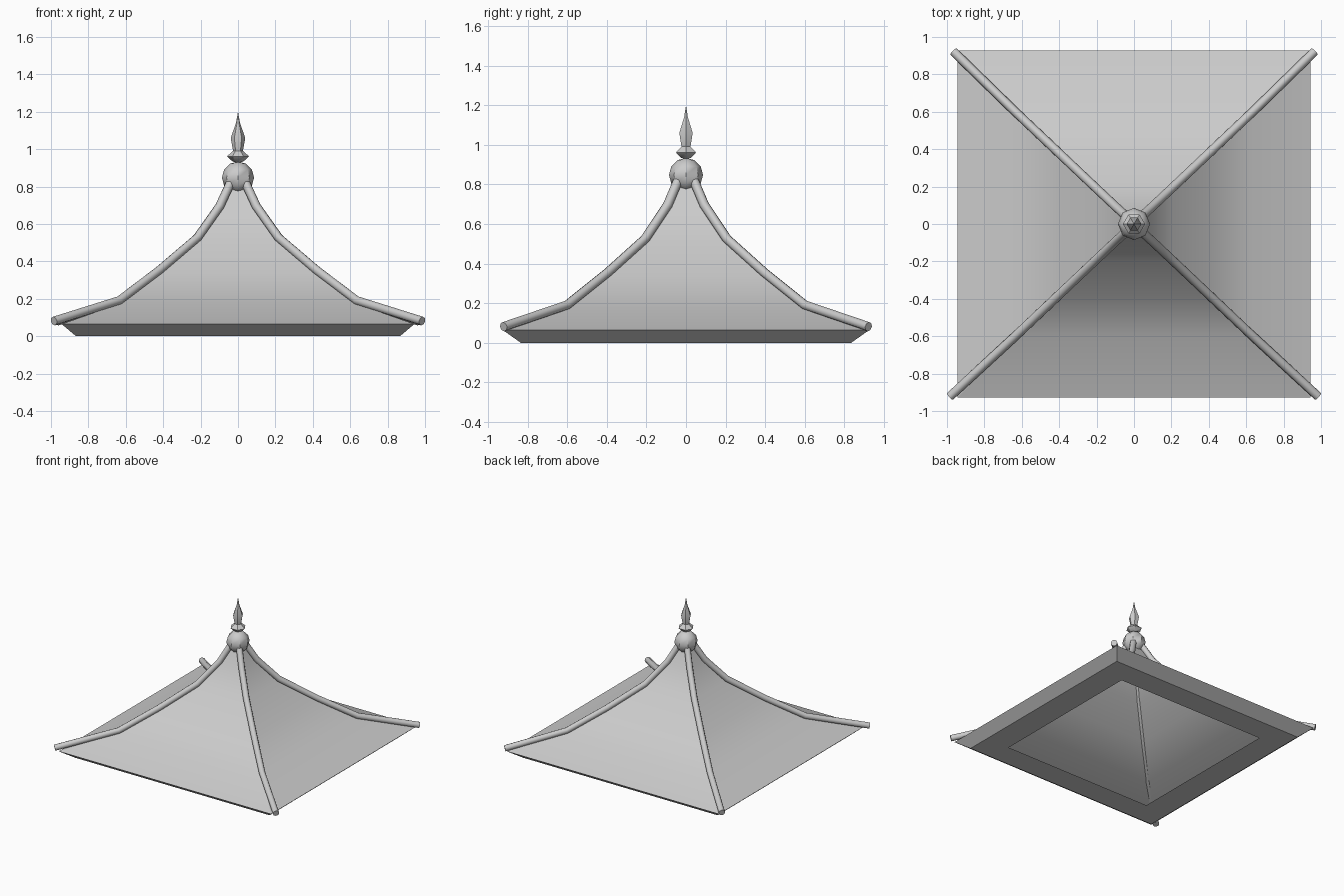
import bpy, bmesh
from math import cos, sin, pi, radians

if "Cube" in bpy.data.objects:
    bpy.data.objects.remove(bpy.data.objects["Cube"])


def add_object(name, bm):
    bmesh.ops.recalc_face_normals(bm, faces=bm.faces)
    mesh = bpy.data.meshes.new(name)
    bm.to_mesh(mesh)
    bm.free()
    obj = bpy.data.objects.new(name, mesh)
    bpy.context.collection.objects.link(obj)
    return obj


def lathe(name, profile, sides):
    """Turned part with a few flat-ish sides around z."""
    bm = bmesh.new()
    rings = [[bm.verts.new((r * cos(2 * pi * i / sides), r * sin(2 * pi * i / sides), z))
              for i in range(sides)] for r, z in profile]
    for a, b in zip(rings, rings[1:]):
        for i in range(sides):
            j = (i + 1) % sides
            bm.faces.new((a[i], a[j], b[j], b[i]))
    bmesh.ops.remove_doubles(bm, verts=bm.verts, dist=0.0005)
    obj = add_object(name, bm)
    bpy.ops.object.select_all(action='DESELECT')
    obj.select_set(True)
    bpy.context.view_layer.objects.active = obj
    bpy.ops.object.shade_smooth_by_angle(angle=radians(40))
    return obj


# Roof shell: square rings from the soffit opening, round the eave, up to the apex
roof_rings = [(0.66, 0.645, 0.0), (0.866, 0.835, 0.0), (0.943, 0.927, 0.065),
              (0.63, 0.60, 0.175), (0.415, 0.395, 0.34), (0.21, 0.20, 0.515),
              (0.095, 0.09, 0.68), (0.03, 0.03, 0.81)]
bm = bmesh.new()
rings = [[bm.verts.new((sx * x, sy * y, z)) for sx, sy in ((1, 1), (-1, 1), (-1, -1), (1, -1))]
         for x, y, z in roof_rings]
for a, b in zip(rings, rings[1:]):
    for i in range(4):
        j = (i + 1) % 4
        bm.faces.new((a[i], a[j], b[j], b[i])).smooth = True
for lower, upper in zip(rings, rings[1:]):
    for i in range(4):
        bm.edges.get((lower[i], upper[i])).smooth = False
for ring in rings[1:3]:
    for i in range(4):
        bm.edges.get((ring[i], ring[(i + 1) % 4])).smooth = False
add_object("roof", bm)

# Rounded ridge poles along the four hips
ridge_path = [(0.04, 0.04, 0.82), (0.098, 0.093, 0.695), (0.217, 0.205, 0.527),
              (0.42, 0.397, 0.354), (0.637, 0.602, 0.19)]
for side_x, x_name in ((-1, "left"), (1, "right")):
    for side_y, y_name in ((-1, "front"), (1, "back")):
        tip = (0.984 if side_y < 0 else 0.965, 0.922, 0.081)
        points = ridge_path + [tip]
        curve = bpy.data.curves.new("ridge_" + y_name + "_" + x_name, 'CURVE')
        curve.dimensions = '3D'
        curve.bevel_depth = 0.024
        curve.bevel_resolution = 2
        curve.use_fill_caps = True
        spline = curve.splines.new('POLY')
        spline.points.add(len(points) - 1)
        for p, (x, y, z) in zip(spline.points, points):
            p.co = (side_x * x, side_y * y, z, 1)
        obj = bpy.data.objects.new(curve.name, curve)
        bpy.context.collection.objects.link(obj)
        bpy.ops.object.select_all(action='DESELECT')
        obj.select_set(True)
        bpy.context.view_layer.objects.active = obj
        bpy.ops.object.convert(target='MESH')
        bpy.ops.object.shade_smooth_by_angle(angle=radians(50))

# Finial: ball, collar and pointed spire
ball = [(0.086 * sin(pi * k / 6), 0.848 - 0.086 * cos(pi * k / 6)) for k in range(7)]
lathe("finial_ball", ball, 8)
lathe("finial_collar", [(0, 0.925), (0.03, 0.935), (0.059, 0.962), (0.024, 0.993), (0, 0.993)], 6)
lathe("finial_spire", [(0, 0.985), (0.026, 0.99), (0.039, 1.06), (0.011, 1.14), (0, 1.2)], 6)
